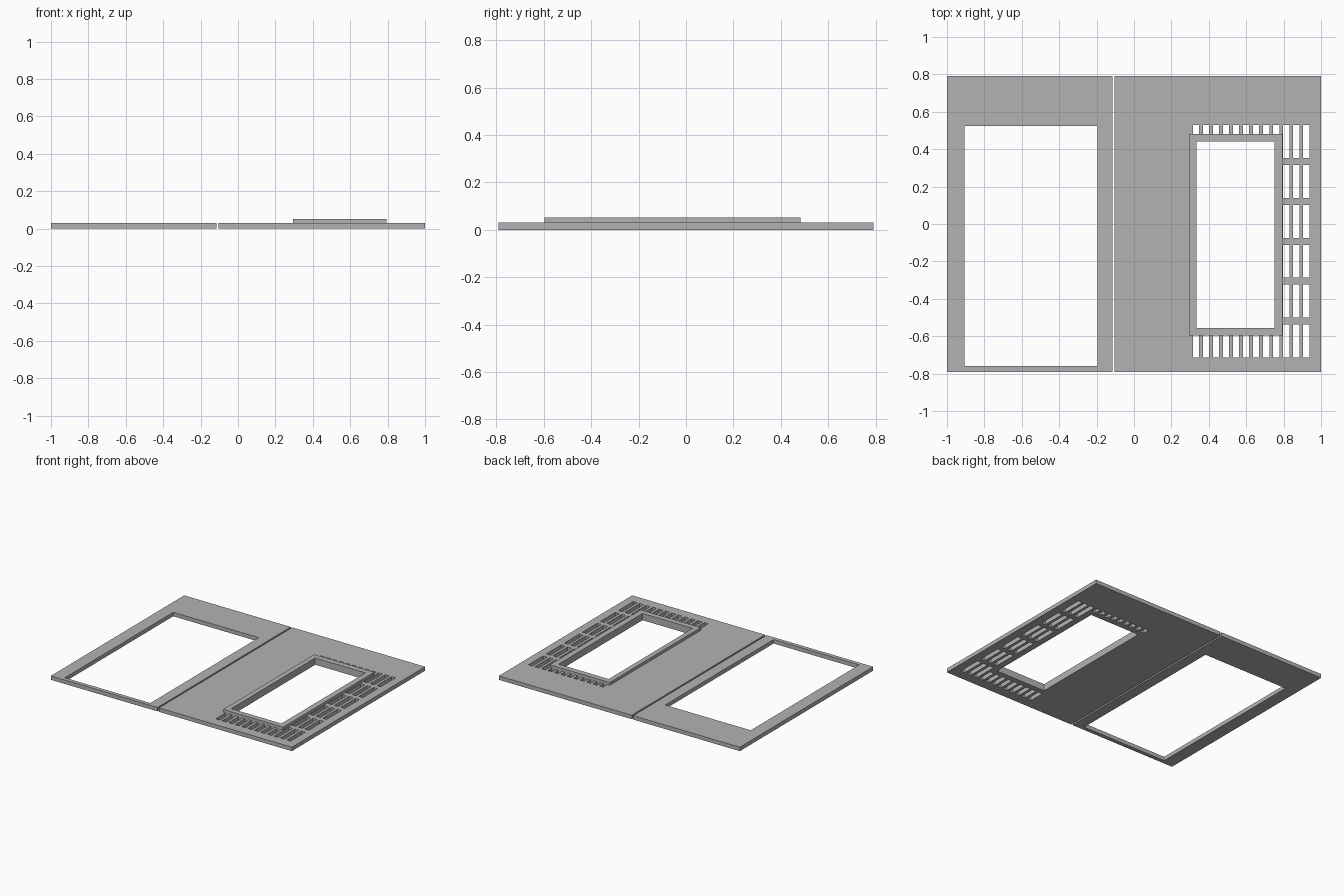
import bpy
import bmesh

cube = bpy.data.objects.get("Cube")
if cube:
    bpy.data.objects.remove(cube, do_unlink=True)

GREY = (0.45, 0.45, 0.45, 1.0)
mat = bpy.data.materials.new("plain grey")
mat.use_nodes = True
mat.diffuse_color = GREY
mat.node_tree.nodes["Principled BSDF"].inputs["Base Color"].default_value = GREY


def sheet(name, outline, holes, z0, z1):
    """Flat sheet with rectangular through holes; rectangles are x0, x1, y0, y1."""
    rects = [outline] + holes
    xs = sorted({round(v, 4) for r in rects for v in r[:2]})
    ys = sorted({round(v, 4) for r in rects for v in r[2:]})
    bm = bmesh.new()
    grid = [[bm.verts.new((x, y, z0)) for y in ys] for x in xs]
    for i in range(len(xs) - 1):
        for j in range(len(ys) - 1):
            cx, cy = (xs[i] + xs[i + 1]) / 2, (ys[j] + ys[j + 1]) / 2
            if any(a < cx < b and c < cy < d for a, b, c, d in holes):
                continue
            bm.faces.new((grid[i][j], grid[i + 1][j],
                          grid[i + 1][j + 1], grid[i][j + 1]))
    bmesh.ops.delete(bm, geom=[v for v in bm.verts if not v.link_faces],
                     context='VERTS')
    # Thicken the sheet upwards, keeping the underside
    ext = bmesh.ops.extrude_face_region(bm, geom=bm.faces[:], use_keep_orig=True)
    top = [g for g in ext["geom"] if isinstance(g, bmesh.types.BMVert)]
    bmesh.ops.translate(bm, verts=top, vec=(0, 0, z1 - z0))
    bmesh.ops.recalc_face_normals(bm, faces=bm.faces[:])
    mesh = bpy.data.meshes.new(name)
    bm.to_mesh(mesh)
    bm.free()
    mesh.materials.append(mat)
    obj = bpy.data.objects.new(name, mesh)
    bpy.context.collection.objects.link(obj)
    return obj


THICK, RIM_TOP, HALF = 0.03, 0.051, 0.79
frame = (0.295, 0.793, -0.597, 0.482)
opening = (0.333, 0.75, -0.556, 0.44)

# Ventilation slots: columns beside the raised frame, rows clipped at its ends
slots = []
for col in range(12):
    x = 0.315 + col * 0.0536
    for row in range(6):
        y0 = -0.714 + row * 0.2134
        y1 = y0 + 0.176
        if x < frame[1]:
            if row == 0:
                y1 = frame[2]
            elif row == 5:
                y0 = frame[3]
            else:
                continue
        slots.append((x, x + 0.033, y0, y1))

sheet("window_panel", (-1, -0.115, -HALF, HALF), [(-0.905, -0.195, -0.76, 0.525)], 0, THICK)
sheet("vented_panel", (-0.103, 1, -HALF, HALF), [opening] + slots, 0, THICK)
sheet("raised_frame", frame, [opening], THICK, RIM_TOP)
